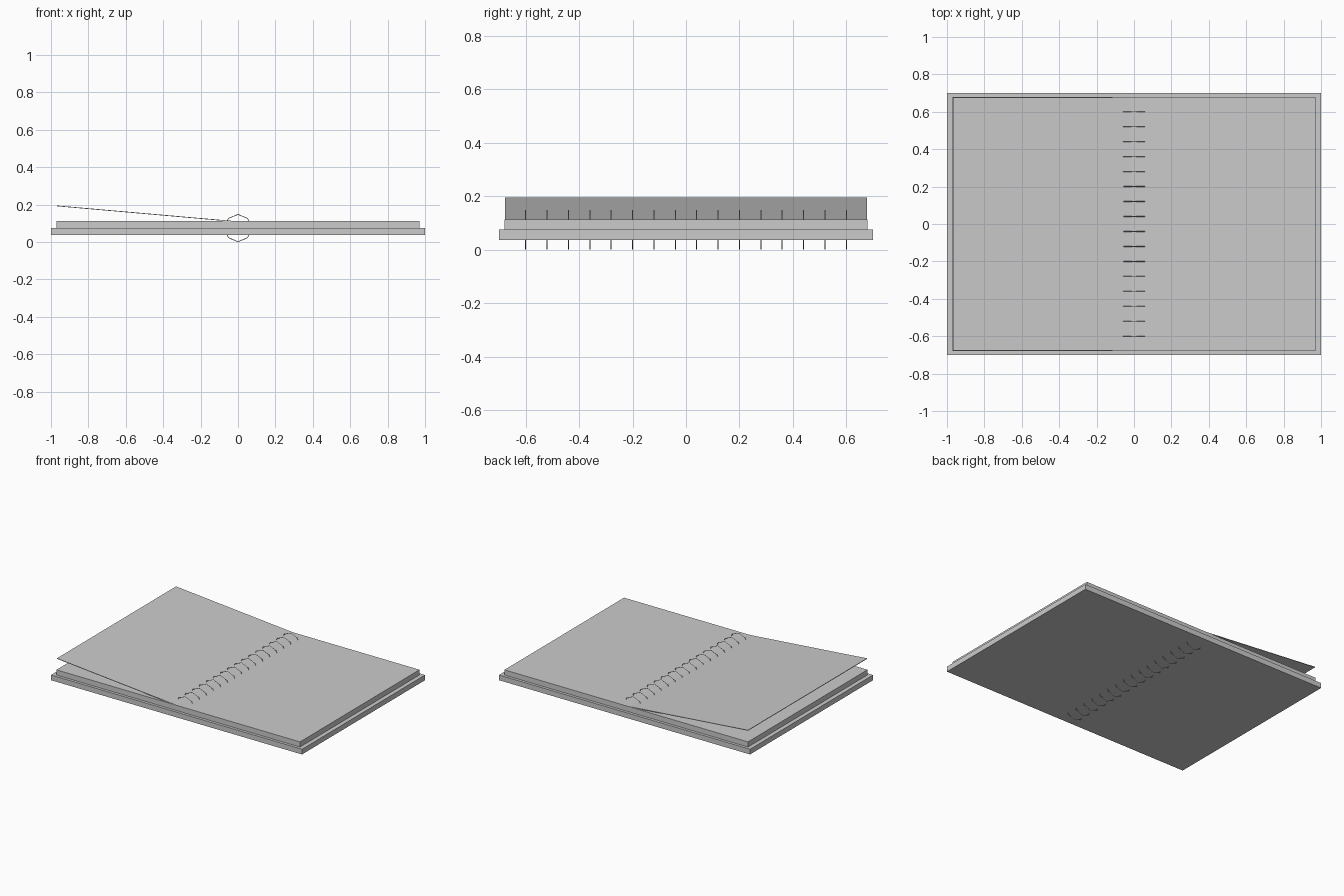
import bpy, bmesh, math
from mathutils import Matrix, Vector

if "Cube" in bpy.data.objects:
    bpy.data.objects.remove(bpy.data.objects["Cube"])


def box(name, size, loc, tilt=0.0):
    bm = bmesh.new()
    bmesh.ops.create_cube(bm, size=1.0)
    bmesh.ops.scale(bm, vec=Vector(size), verts=bm.verts)
    me = bpy.data.meshes.new(name)
    bm.to_mesh(me)
    bm.free()
    ob = bpy.data.objects.new(name, me)
    ob.location = loc
    ob.rotation_euler.y = tilt
    bpy.context.collection.objects.link(ob)
    return ob


# Cover board and page block
box("cover", (2.0, 1.4, 0.0375), (0, 0, 0.0563))
box("page_block", (1.94, 1.36, 0.0375), (0, 0, 0.0938))

# Loose left page, lifted five degrees at its outer edge
box("lifted_page", (0.97, 1.355, 0.004), (-0.485, 0, 0.151), math.radians(5))

# Spiral binding: sixteen thin eight-sided wire rings
RADIUS, WIRE, COUNT = 0.073, 0.002, 16
for i in range(COUNT):
    y = -0.6 + 1.2 * i / (COUNT - 1)
    bpy.ops.mesh.primitive_torus_add(
        major_radius=RADIUS, minor_radius=WIRE,
        major_segments=8, minor_segments=4,
        location=(0, y, RADIUS + WIRE), rotation=(math.pi / 2, 0, 0))
    bpy.context.object.name = f"binding_ring_{i + 1}"
